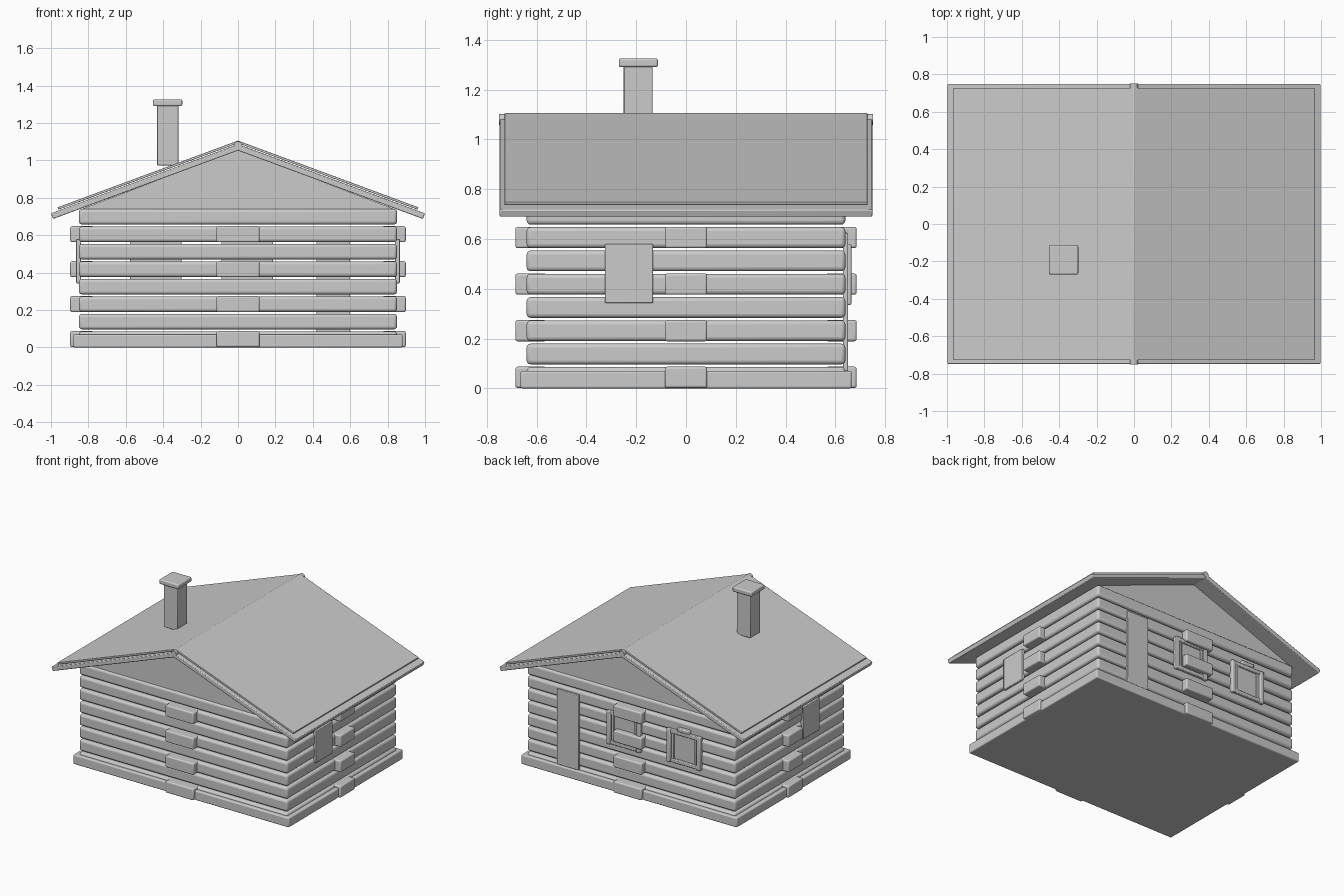
import bpy, bmesh, math

if "Cube" in bpy.data.objects:
    bpy.data.objects.remove(bpy.data.objects["Cube"])


def finish(name, bm, bevel=0.0, segs=3):
    bmesh.ops.recalc_face_normals(bm, faces=bm.faces)
    me = bpy.data.meshes.new(name)
    bm.to_mesh(me)
    bm.free()
    ob = bpy.data.objects.new(name, me)
    bpy.context.collection.objects.link(ob)
    if bevel:
        m = ob.modifiers.new("bevel", 'BEVEL')
        m.width, m.segments = bevel, segs
    bpy.context.view_layer.objects.active = ob
    ob.select_set(True)
    bpy.ops.object.shade_smooth_by_angle(angle=math.radians(35))
    ob.select_set(False)
    return ob


def box(name, x0, x1, y0, y1, z0, z1, bevel=0.0, segs=3):
    bm = bmesh.new()
    bmesh.ops.create_cube(bm, size=1)
    for v in bm.verts:
        v.co = ((x0 + x1) / 2 + v.co.x * (x1 - x0),
                (y0 + y1) / 2 + v.co.y * (y1 - y0),
                (z0 + z1) / 2 + v.co.z * (z1 - z0))
    return finish(name, bm, bevel, segs)


def prism(name, profile, half_depth, bevel=0.0):
    """Extrude an x-z outline along y, symmetric about y = 0."""
    bm = bmesh.new()
    face = bm.faces.new([bm.verts.new((x, -half_depth, z)) for x, z in profile])
    ext = bmesh.ops.extrude_face_region(bm, geom=[face])
    for g in ext["geom"]:
        if isinstance(g, bmesh.types.BMVert):
            g.co.y = half_depth
    return finish(name, bm, bevel, 2)


def chevron(x_top, apex, thick, slope=0.37):
    """Outline of a two-sided roof sheet with square-cut eaves."""
    x_bot = x_top - thick * 0.35
    top = lambda x: apex - slope * x
    return [(0, apex), (x_top, top(x_top)), (x_bot, top(x_bot) - thick),
            (0, apex - thick), (-x_bot, top(x_bot) - thick), (-x_top, top(x_top))]


# Floor slab
box("floor", -0.88, 0.88, -0.665, 0.665, 0, 0.07, 0.008)

# Log courses, with joint blocks in the middle of each wall on every second one
for k in range(8):
    z = 0.0935 * k
    box(f"log_course_{k}", -0.85, 0.85, -0.64, 0.64, z + 0.003, z + 0.086, 0.016)
    if k % 2 == 0:
        for s in (-1, 1):
            y0, y1 = sorted((s * 0.56, s * 0.685))
            box(f"joint_block_y_{k}", -0.115, 0.115, y0, y1, z + 0.002, z + 0.087, 0.009)
            x0, x1 = sorted((s * 0.77, s * 0.897))
            box(f"joint_block_x_{k}", x0, x1, -0.085, 0.085, z + 0.002, z + 0.087, 0.009)

# Gable and roof
prism("gable", [(-0.85, 0.735), (0.85, 0.735), (0, 1.056)], 0.625)
prism("roof_boards", chevron(1.0, 1.087, 0.034), 0.748, 0.005)
prism("roof_sheet", chevron(0.965, 1.106, 0.014), 0.728, 0.002)

# Ridge pole
bm = bmesh.new()
bmesh.ops.create_cone(bm, cap_ends=True, segments=16, radius1=0.022, radius2=0.022, depth=1.5)
for v in bm.verts:
    v.co = (v.co.x, v.co.z, v.co.y + 1.08)
finish("ridge_pole", bm)

# Chimney
box("chimney", -0.432, -0.318, -0.25, -0.135, 0.972, 1.295, 0.004, 2)
box("chimney_cap", -0.455, -0.298, -0.27, -0.113, 1.29, 1.325, 0.008)

# Shutters on the side walls
for s in (-1, 1):
    x0, x1 = sorted((s * 0.84, s * 0.865))
    box("side_shutter", x0, x1, -0.325, -0.133, 0.343, 0.58, 0.004, 2)

# Back door
box("door", 0.42, 0.60, 0.63, 0.651, 0.07, 0.625, 0.004, 2)

# Back windows
for cx in (-0.44, 0.05):
    box("window_pane", cx - 0.11, cx + 0.11, 0.63, 0.646, 0.36, 0.57)
    for s in (-1, 1):
        box("window_jamb", cx + s * 0.122 - 0.016, cx + s * 0.122 + 0.016,
            0.63, 0.664, 0.335, 0.58, 0.006, 2)
    for z in (0.352, 0.565):
        box("window_rail", cx - 0.11, cx + 0.11, 0.63, 0.66, z - 0.014, z + 0.014, 0.005, 2)
    for s in (-1, 1):
        box("window_inner_jamb", cx + s * 0.092 - 0.01, cx + s * 0.092 + 0.01,
            0.63, 0.656, 0.36, 0.56, 0.004, 2)
    box("window_header", cx - 0.05, cx + 0.05, 0.63, 0.664, 0.578, 0.605, 0.006, 2)
